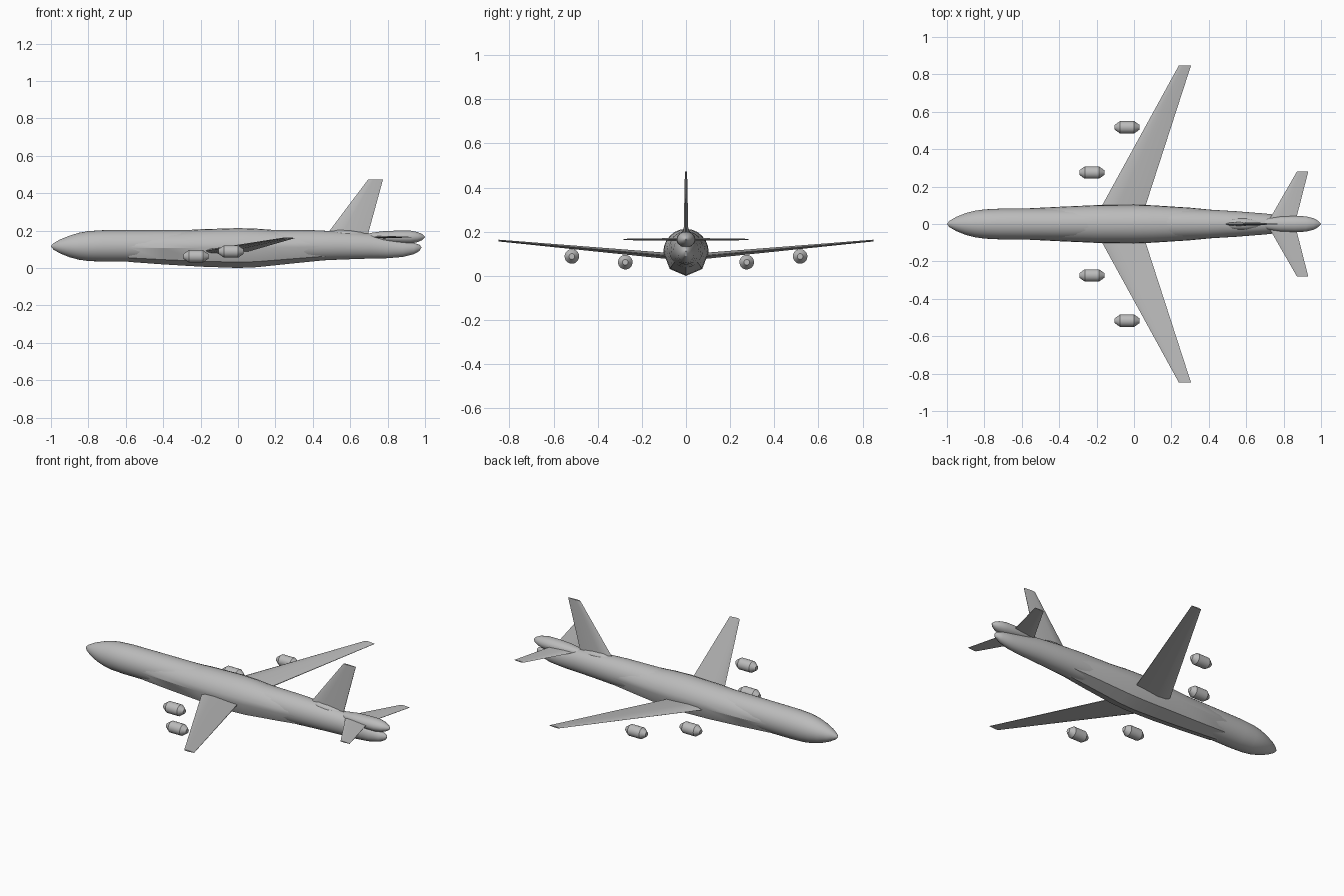
import bpy, bmesh, math
from mathutils import Vector

cube = bpy.data.objects.get("Cube")
if cube:
    bpy.data.objects.remove(cube)

grey = bpy.data.materials.new("airframe_grey")
grey.use_nodes = True
COLOUR = (0.5, 0.5, 0.5, 1)
grey.diffuse_color = COLOUR
grey.node_tree.nodes["Principled BSDF"].inputs["Base Color"].default_value = COLOUR


def circle(n):
    return [(math.cos(2 * math.pi * i / n), math.sin(2 * math.pi * i / n)) for i in range(n)]


def skin(name, rings, smooth=30):
    """Join a row of equal point rings into a closed, shaded surface."""
    bm = bmesh.new()
    loops = [[bm.verts.new(p) for p in ring] for ring in rings]
    n = len(loops[0])
    for a, b in zip(loops, loops[1:]):
        for i in range(n):
            j = (i + 1) % n
            bm.faces.new((a[i], a[j], b[j], b[i]))
    bm.faces.new(loops[0])
    bm.faces.new(loops[-1])
    bmesh.ops.recalc_face_normals(bm, faces=bm.faces)
    mesh = bpy.data.meshes.new(name)
    bm.to_mesh(mesh)
    bm.free()
    obj = bpy.data.objects.new(name, mesh)
    bpy.context.collection.objects.link(obj)
    mesh.materials.append(grey)
    bpy.ops.object.select_all(action="DESELECT")
    obj.select_set(True)
    bpy.context.view_layer.objects.active = obj
    bpy.ops.object.shade_smooth_by_angle(angle=math.radians(smooth))
    return obj


def body(name, stations, section, y=0):
    """Loft a section along x; stations are x, centre z, half width, half height."""
    return skin(name, [[(x, y + c * w, z + s * h) for c, s in section]
                       for x, z, w, h in stations])


def panel(name, root, tip):
    """Tapered aerofoil; each end is leading point, chord, thickness, thickness axis."""
    rings = []
    for lead, chord, thick, axis in (root, tip):
        ring = []
        for f, t in ((0, 0), (0.1, 0.35), (0.35, 0.5), (1, 0.08),
                     (1, -0.08), (0.35, -0.5), (0.1, -0.35)):
            ring.append(Vector(lead) + Vector((f * chord, 0, 0)) + Vector(axis) * t * thick)
        rings.append(ring)
    return skin(name, rings)


# Fuselage with pointed nose and upswept tail
body("fuselage", [
    (-1, .115, .002, .002), (-.985, .115, .018, .018), (-.95, .115, .038, .038),
    (-.9, .115, .058, .058), (-.85, .116, .071, .072), (-.8, .117, .078, .08),
    (-.72, .118, .082, .084), (-.3, .119, .084, .085), (.2, .119, .084, .085),
    (.4, .12, .077, .082), (.55, .12, .068, .075), (.7, .117, .056, .067),
    (.8, .108, .045, .056), (.88, .103, .037, .044), (.94, .104, .026, .03),
    (.97, .107, .013, .017), (.98, .11, .002, .002)], circle(32))

# Centre fairing: rounded above, faceted below
upper = [(math.cos(a * math.pi / 12), math.sin(a * math.pi / 12)) for a in range(13)]
lower = [(-.71, -.71), (0, -1), (.71, -.71)]
body("belly_fairing", [
    (-.62, .11, .07, .07), (-.58, .108, .083, .076), (-.4, .107, .092, .088),
    (-.2, .107, .101, .1), (0, .1065, .103, .1065), (.1, .107, .1, .103),
    (.3, .11, .087, .085), (.5, .115, .068, .07)], upper + lower)

# Tail bullet above the tail cone and fairing at the fin foot
body("tail_bullet", [
    (.66, .168, .002, .002), (.68, .168, .016, .012), (.72, .167, .03, .022),
    (.78, .166, .04, .031), (.86, .165, .043, .035), (.92, .165, .041, .035),
    (.96, .165, .031, .027), (.985, .165, .017, .016), (1, .165, .002, .002)], circle(24))
body("fin_foot_fairing", [
    (.48, .18, .002, .002), (.5, .18, .02, .017), (.54, .18, .03, .025),
    (.6, .177, .03, .024), (.66, .173, .02, .018), (.7, .17, .002, .002)], circle(20))

# Fin
panel("tail_fin", ((.475, 0, .18), .22, .022, (0, 1, 0)),
      ((.695, 0, .472), .08, .01, (0, 1, 0)))

# Wings, tailplanes and engines on both sides
UP = (0, 0, 1)
for side, s in (("left", -1), ("right", 1)):
    panel(side + "_wing", ((-.225, 0, .083), .255, .03, UP),
          ((.24, .848 * s, .16), .065, .008, UP))
    panel(side + "_tailplane", ((.71, 0, .165), .15, .014, UP),
          ((.872, .282 * s, .165), .06, .006, UP))
    for place, x, y, z in (("inner", -.225, .275, .062), ("outer", -.037, .517, .088)):
        body(f"{side}_{place}_engine", [
            (x - .066, z, .013, .013), (x - .038, z, .033, .033),
            (x + .038, z, .033, .033), (x + .066, z, .013, .013)], circle(20), y * s)
